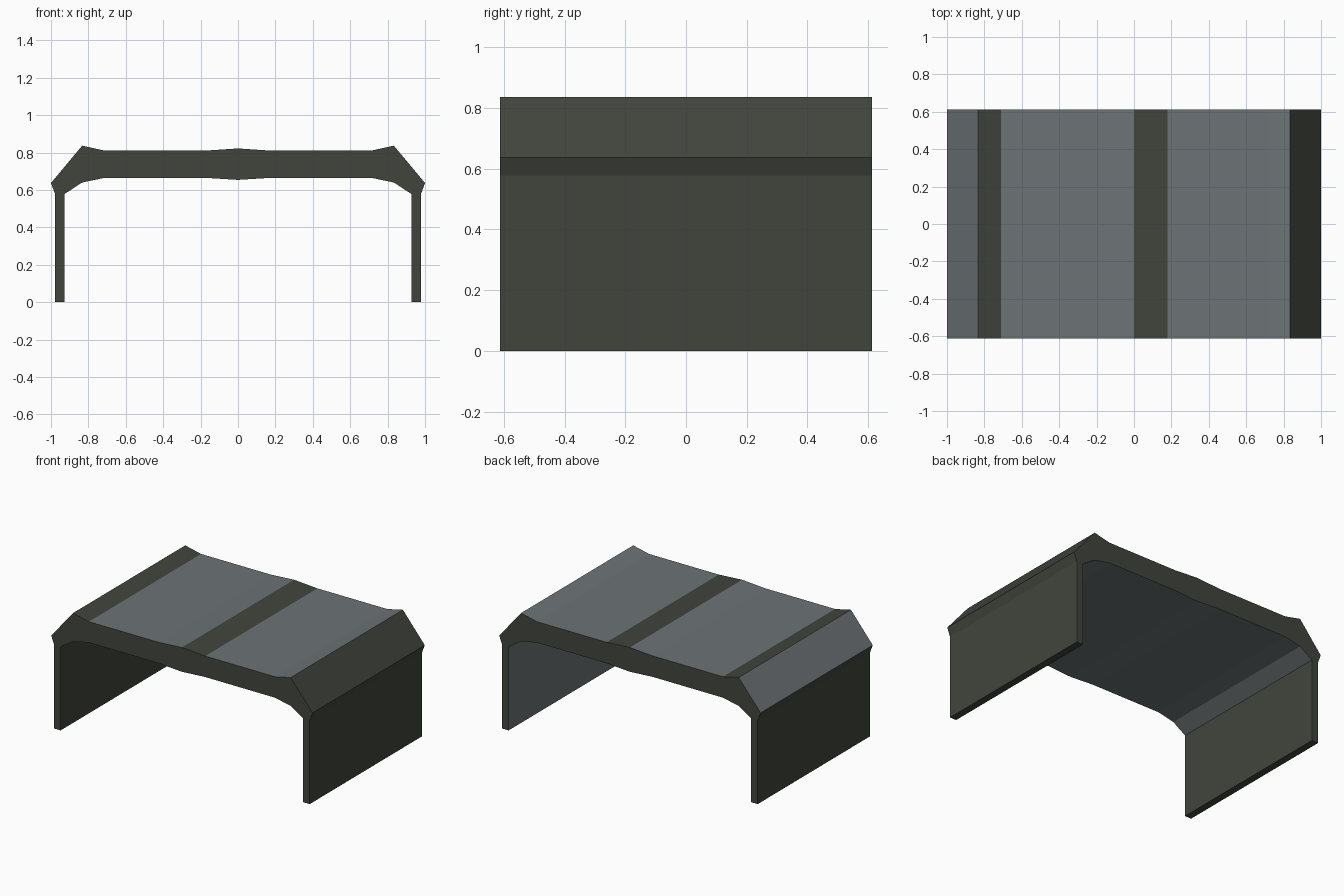
import bpy, bmesh

if "Cube" in bpy.data.objects:
    bpy.data.objects.remove(bpy.data.objects["Cube"])

HALF_DEPTH = 0.613


def material(name, rgb):
    m = bpy.data.materials.new(name)
    m.diffuse_color = (*rgb, 1.0)
    m.use_nodes = True
    m.node_tree.nodes["Principled BSDF"].inputs["Base Color"].default_value = m.diffuse_color
    return m


green = material("dark green grey", (0.052, 0.060, 0.046))
grey = material("slate grey", (0.150, 0.172, 0.178))

# Half cross-section of the arch: outside from foot to ridge, inside from middle to foot
outer = [(0.978, 0), (0.978, 0.578), (1.0, 0.637), (0.833, 0.837), (0.712, 0.810), (0.178, 0.810), (0, 0.822)]
inner = [(0, 0.654), (0.178, 0.665), (0.712, 0.665), (0.833, 0.640), (0.928, 0.578), (0.928, 0)]


def mirror(pts):
    return [(-x, z) for x, z in reversed(pts)]


# Closed loop: right outside, left outside, left inside, right inside
profile = outer + mirror(outer[:-1]) + mirror(inner) + inner[1:]

# Surface colour of each strip along the loop (G green, S slate)
strips = "GGGSSG" + "SSGSGG" + "G" + "GSSSS" + "SSSSS" + "G"

bm = bmesh.new()
front = [bm.verts.new((x, -HALF_DEPTH, z)) for x, z in profile]
back = [bm.verts.new((x, HALF_DEPTH, z)) for x, z in profile]
n = len(profile)
for i in range(n):
    j = (i + 1) % n
    f = bm.faces.new((front[i], front[j], back[j], back[i]))
    f.material_index = 1 if strips[i] == "S" else 0

# End caps
caps = [bm.faces.new(front), bm.faces.new(list(reversed(back)))]
bmesh.ops.recalc_face_normals(bm, faces=bm.faces)
bmesh.ops.triangulate(bm, faces=caps)

mesh = bpy.data.meshes.new("bridge_arch")
bm.to_mesh(mesh)
bm.free()
mesh.materials.append(green)
mesh.materials.append(grey)
obj = bpy.data.objects.new("bridge_arch", mesh)
bpy.context.collection.objects.link(obj)
